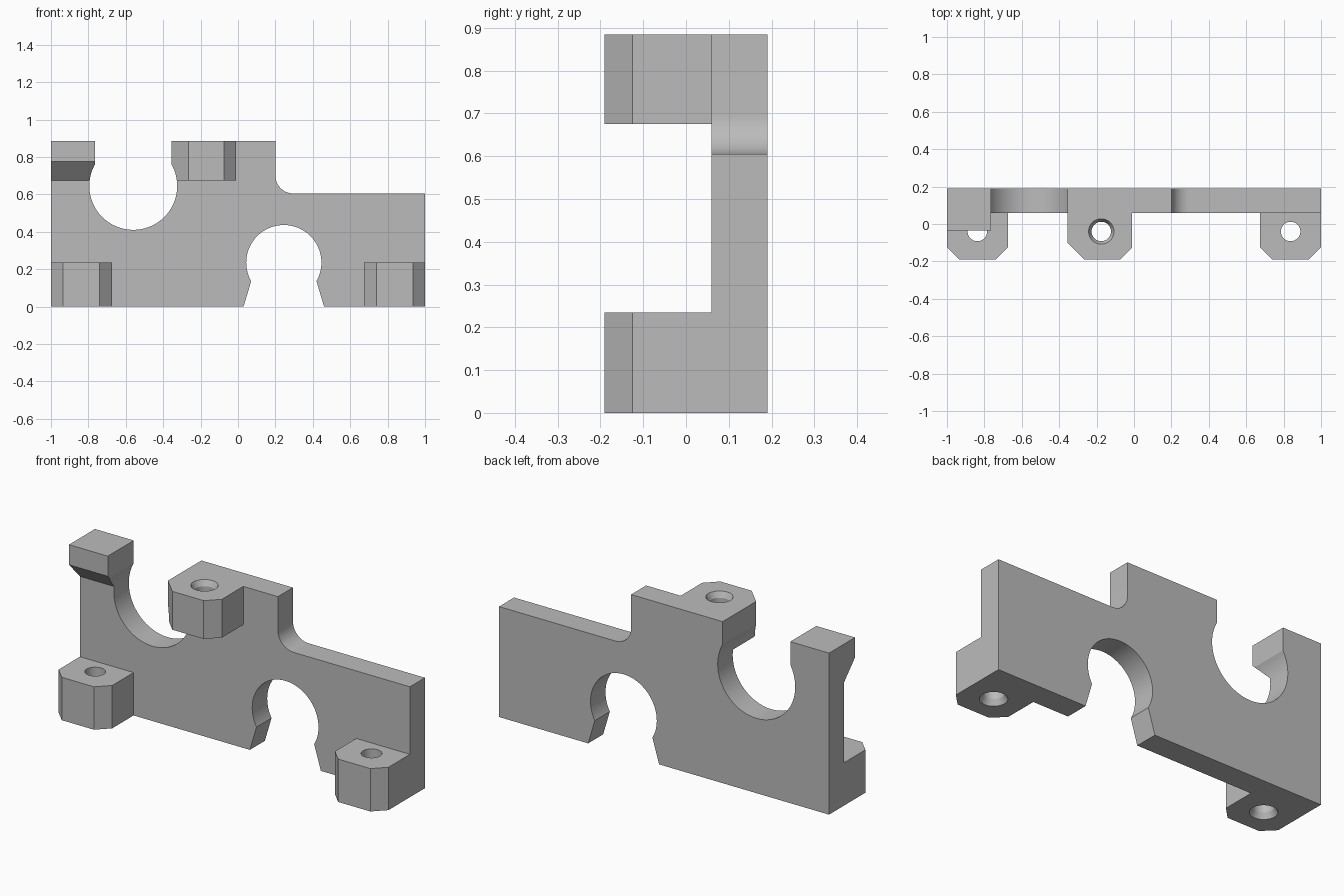
import bpy, bmesh
from math import pi, sin, cos, radians
from mathutils import Vector, Matrix

cube = bpy.data.objects.get("Cube")
if cube:
    bpy.data.objects.remove(cube, do_unlink=True)

grey = bpy.data.materials.new("satin grey")
grey.use_nodes = True
GREY = (0.5, 0.5, 0.5, 1)
grey.diffuse_color = GREY
grey.node_tree.nodes["Principled BSDF"].inputs["Base Color"].default_value = GREY

HALF = 0.19     # half depth
FACE = 0.06     # front face of the plate
ROOT = 0.12     # how far lugs reach into the plate
TOP = 0.885


def finish(name, bm):
    bmesh.ops.recalc_face_normals(bm, faces=bm.faces)
    mesh = bpy.data.meshes.new(name)
    bm.to_mesh(mesh)
    bm.free()
    mesh.materials.append(grey)
    obj = bpy.data.objects.new(name, mesh)
    bpy.context.collection.objects.link(obj)
    return obj


def prism(name, points, along):
    """Extrude a 3D outline along a vector."""
    bm = bmesh.new()
    face = bm.faces.new([bm.verts.new(p) for p in points])
    out = bmesh.ops.extrude_face_region(bm, geom=[face])
    moved = [v for v in out["geom"] if isinstance(v, bmesh.types.BMVert)]
    bmesh.ops.translate(bm, verts=moved, vec=Vector(along))
    return finish(name, bm)


def cone(name, centre, r1, r2, depth, turn=0):
    """Round cutter, upright unless turned about x."""
    bm = bmesh.new()
    bmesh.ops.create_cone(bm, cap_ends=True, segments=64, radius1=r1, radius2=r2,
                          depth=depth,
                          matrix=Matrix.Translation(centre) @ Matrix.Rotation(turn, 4, 'X'))
    obj = finish(name, bm)
    obj.hide_render = True
    return obj


def combine(target, tool, operation):
    mod = target.modifiers.new(tool.name, 'BOOLEAN')
    mod.operation = operation
    mod.solver = 'EXACT'
    mod.object = tool
    bpy.context.view_layer.objects.active = target
    bpy.ops.object.modifier_apply(modifier=mod.name)
    bpy.data.objects.remove(tool, do_unlink=True)


# Plate outline with the open slot, the filleted step and the flared notch
R = 0.095
fillet = [(0.2 + R - R * cos(a), 0.605 + R - R * sin(a))
          for a in (i * pi / 24 for i in range(13))]
outline = [(-1, 0), (-1, TOP), (-0.765, TOP), (-0.765, 0.65), (-0.355, 0.65),
           (-0.355, TOP), (0.2, TOP)] + fillet + [
           (1, 0.605), (1, 0), (0.46, 0), (0.414, 0.155), (0.076, 0.155), (0.03, 0)]
bracket = prism("bracket", [(x, FACE, z) for x, z in outline], (0, HALF - FACE, 0))

# Hook with a sloped underside
hook = [(ROOT, TOP), (-0.035, TOP), (-0.035, 0.775), (FACE, 0.675), (ROOT, 0.675)]
combine(bracket, prism("hook", [(-1, y, z) for y, z in hook], (0.235, 0, 0)), 'UNION')


# Chamfered screw lugs: left edge, right edge, left and right chamfer, bottom, top
def lug(name, x0, x1, c0, c1, z0, z1):
    plan = [(x0, ROOT), (x0, c0 - HALF), (x0 + c0, -HALF),
            (x1 - c1, -HALF), (x1, c1 - HALF), (x1, ROOT)]
    combine(bracket, prism(name, [(x, y, z0) for x, y in plan], (0, 0, z1 - z0)), 'UNION')


C = 0.065
lug("lower_right_lug", -1, -0.675, C, C, 0, 0.235)
lug("lower_left_lug", 0.675, 1, C, C, 0, 0.235)
lug("upper_lug", -0.355, -0.01, 0.09, C, 0.675, TOP)

# Round openings through the plate
for name, x, z, r in (("large_bore", -0.56, 0.645, 0.235),
                      ("small_bore", 0.245, 0.235, 0.201)):
    combine(bracket, cone(name, (x, 0, z), r, r, 1, pi / 2), 'DIFFERENCE')

# Screw holes, countersunk on the outer side
HOLE, SINK, DEEP = 0.052, 0.068, 0.03
for x, mid, rim, side in ((-0.8375, 0.12, 0, -1), (0.8375, 0.12, 0, -1),
                          (-0.175, 0.78, TOP, 1)):
    y = -0.04
    combine(bracket, cone("screw_hole", (x, y, mid), HOLE, HOLE, 0.4), 'DIFFERENCE')
    # the cone runs past the rim and past the hole wall by one depth each way
    step = SINK - HOLE
    wide, narrow = SINK + step, HOLE - step
    r1, r2 = (narrow, wide) if side > 0 else (wide, narrow)
    combine(bracket, cone("countersink", (x, y, rim - side * DEEP / 2), r1, r2, 3 * DEEP),
            'DIFFERENCE')

# Smooth the round walls, keep the edges crisp
bpy.ops.object.select_all(action='DESELECT')
bracket.select_set(True)
bpy.context.view_layer.objects.active = bracket
bpy.ops.object.shade_smooth_by_angle(angle=radians(20))
